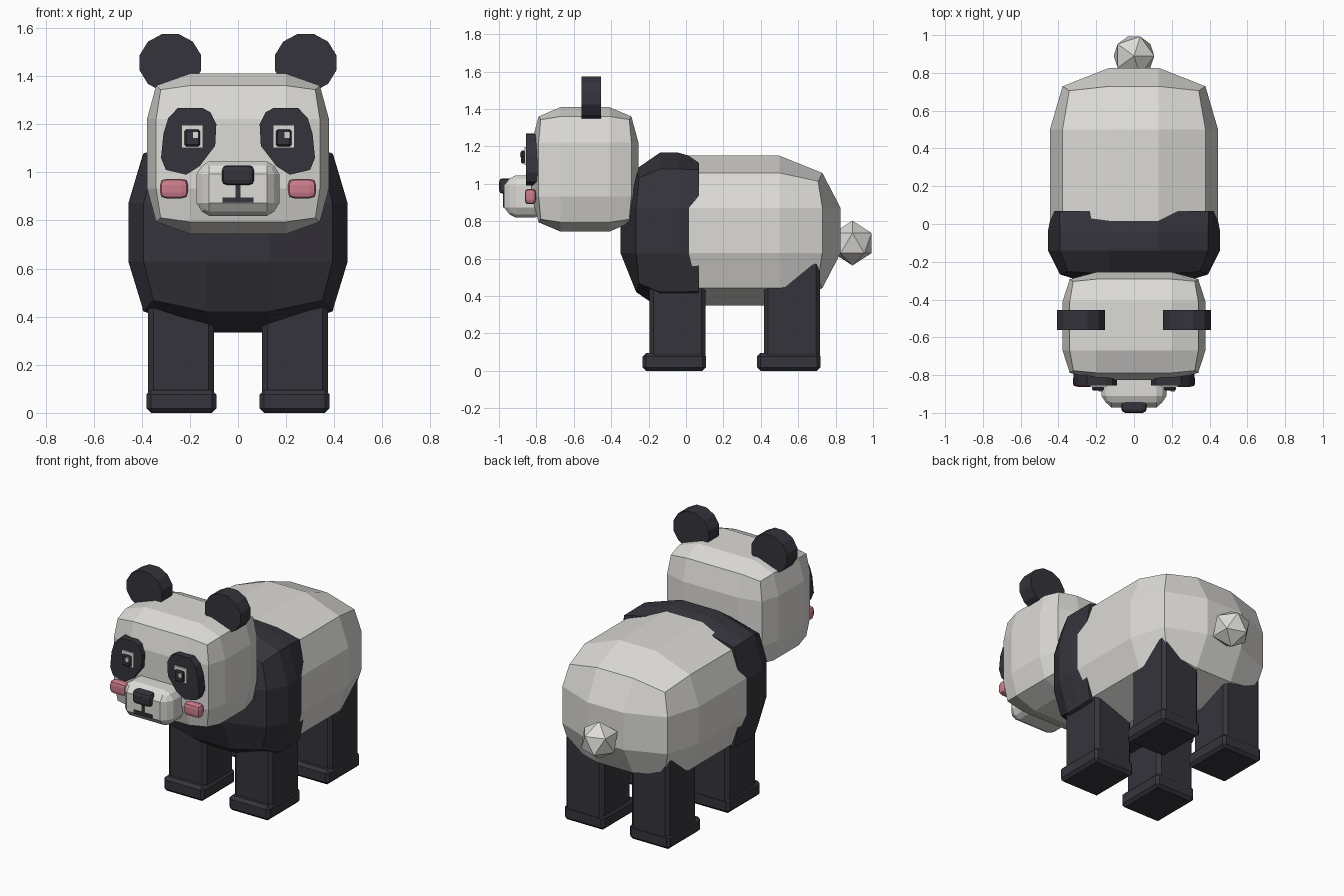
import bpy, bmesh, math
from mathutils import Vector, Matrix

if "Cube" in bpy.data.objects:
    bpy.data.objects.remove(bpy.data.objects["Cube"], do_unlink=True)


def material(name, rgb):
    m = bpy.data.materials.new(name)
    m.use_nodes = True
    m.diffuse_color = (*rgb, 1)
    m.node_tree.nodes["Principled BSDF"].inputs["Base Color"].default_value = (*rgb, 1)
    return m


WHITE = material("warm_white", (0.72, 0.71, 0.68))
DARK = material("charcoal", (0.036, 0.034, 0.044))
PINK = material("cheek_pink", (0.60, 0.20, 0.26))


def finish(name, bm, mat, bevel=0):
    """Turn a bmesh into a flat shaded object of one colour."""
    if bevel:
        bmesh.ops.bevel(bm, geom=bm.edges[:], offset=bevel, segments=1,
                        affect='EDGES', clamp_overlap=True)
    bmesh.ops.recalc_face_normals(bm, faces=bm.faces[:])
    me = bpy.data.meshes.new(name)
    bm.to_mesh(me)
    bm.free()
    me.materials.append(mat)
    ob = bpy.data.objects.new(name, me)
    bpy.context.collection.objects.link(ob)
    return ob


def soft_box(name, centre, half, mid, edge, corner, mat, tweak=None):
    """Box of 3 x 3 faces a side, with its edges and corners drawn inwards."""
    bm = bmesh.new()
    verts = {}

    def vert(key):
        if key not in verts:
            outer = sum(i in (0, 3) for i in key)
            co = Vector()
            for a, i in enumerate(key):
                pull = (1, 1, edge[a], corner[a])[outer]
                size = half[a] * pull if i in (0, 3) else mid[a]
                co[a] = size if i > 1 else -size
            if tweak:
                tweak(key, outer, co)
            verts[key] = bm.verts.new(co + Vector(centre))
        return verts[key]

    for axis in range(3):
        for end in (0, 3):
            for i in range(3):
                for j in range(3):
                    ring = []
                    for u, v in ((i, j), (i + 1, j), (i + 1, j + 1), (i, j + 1)):
                        key = [u, v]
                        key.insert(axis, end)
                        ring.append(vert(tuple(key)))
                    bm.faces.new(ring)
    return finish(name, bm, mat)


def block(name, lo, hi, mat, bevel=0):
    """Plain box between two corners, optionally chamfered."""
    bm = bmesh.new()
    lo, hi = Vector(lo), Vector(hi)
    bmesh.ops.create_cube(bm, size=1)
    for v in bm.verts:
        v.co = (lo + hi) / 2 + v.co * (hi - lo)
    return finish(name, bm, mat, bevel)


def prism(name, outline, y0, y1, mat):
    """Extrude an outline of (x, z) points along y."""
    bm = bmesh.new()
    face = bm.faces.new([bm.verts.new((x, y0, z)) for x, z in outline])
    out = bmesh.ops.extrude_face_region(bm, geom=[face])
    moved = [g for g in out["geom"] if isinstance(g, bmesh.types.BMVert)]
    bmesh.ops.translate(bm, verts=moved, vec=(0, y1 - y0, 0))
    return finish(name, bm, mat)


# Body
soft_box("body", (0, 0.25, 0.75), (0.445, 0.577, 0.40), (0.13, 0.25, 0.12),
         (0.85, 0.83, 0.77), (0.77, 0.79, 0.66), WHITE)


# Dark shoulder band: its rear rim shows only along the rounded long edges
def rear_rim(key, outer, co):
    if key[1] != 3:
        return
    co.y = 0.16
    if outer == 3:
        co.x = math.copysign(0.395, co.x)
        co.z = math.copysign(0.325, co.z)
    elif outer == 2:
        if key[0] in (0, 3):
            co.x = math.copysign(0.434, co.x)
        else:
            co.z = math.copysign(0.385, co.z)


soft_box("shoulder_band", (0, -0.09, 0.75), (0.456, 0.26, 0.416), (0.13, 0.05, 0.12),
         (0.86, 0.68, 0.79), (0.77, 0.62, 0.68), DARK, rear_rim)

# Head and muzzle
soft_box("head", (0, -0.54, 1.077), (0.378, 0.285, 0.333), (0.20, 0.13, 0.145),
         (0.90, 0.87, 0.85), (0.85, 0.83, 0.80), WHITE)
soft_box("muzzle", (0, -0.86, 0.932), (0.172, 0.112, 0.113), (0.12, 0.05, 0.06),
         (0.87, 0.75, 0.85), (0.81, 0.68, 0.76), WHITE)

# Nose and mouth
soft_box("nose", (0, -0.96, 0.988), (0.067, 0.04, 0.041), (0.045, 0.02, 0.02),
         (0.9, 0.85, 0.88), (0.82, 0.75, 0.8), DARK)
block("mouth_stem", (-0.01, -0.978, 0.89), (0.01, -0.969, 0.96), DARK)
block("mouth_line", (-0.065, -0.978, 0.874), (0.065, -0.969, 0.895), DARK)

# Face details and ears, on both sides
PATCH = [(0.25, 1.267), (0.15, 1.268), (0.115, 1.25), (0.09, 1.20), (0.095, 1.11),
         (0.16, 1.025), (0.215, 0.99), (0.30, 1.01), (0.32, 1.06), (0.31, 1.16),
         (0.29, 1.225)]
for side, s in (("left", 1), ("right", -1)):
    prism(side + "_eye_patch", [(s * x, z) for x, z in PATCH], -0.855, -0.77, DARK)
    x = s * 0.19
    block(side + "_eye", (x - 0.044, -0.863, 1.10), (x + 0.044, -0.854, 1.196), WHITE)
    block(side + "_pupil", (x - 0.032, -0.882, 1.108), (x + 0.032, -0.86, 1.178), DARK, 0.007)
    block(side + "_glint", (x + 0.003, -0.888, 1.143), (x + 0.026, -0.880, 1.168), WHITE)
    soft_box(side + "_cheek", (s * 0.266, -0.832, 0.932), (0.058, 0.03, 0.041),
             (0.03, 0.012, 0.016), (0.9, 0.85, 0.85), (0.82, 0.75, 0.75), PINK)
    ear = [(s * 0.281 + 0.132 * math.cos(a), 1.455 + 0.124 * math.sin(a))
           for a in (math.radians(30 * i + 15) for i in range(12))]
    prism(side + "_ear", ear, -0.56, -0.455, DARK)

    # Legs and feet
    for end, y, top in (("front", -0.045, 0.56), ("hind", 0.567, 0.59)):
        x0, x1 = sorted((s * 0.10, s * 0.373))
        block(f"{side}_{end}_leg", (x0, y - 0.15, 0.05), (x1, y + 0.15, top), DARK, 0.022)
        x0, x1 = sorted((s * 0.09, s * 0.38))
        block(f"{side}_{end}_foot", (x0, y - 0.187, 0), (x1, y + 0.152, 0.095), DARK, 0.018)

# Tail
bm = bmesh.new()
bmesh.ops.create_icosphere(bm, subdivisions=1, radius=0.12,
                           matrix=Matrix.Translation((0, 0.89, 0.683)))
finish("tail", bm, WHITE)
